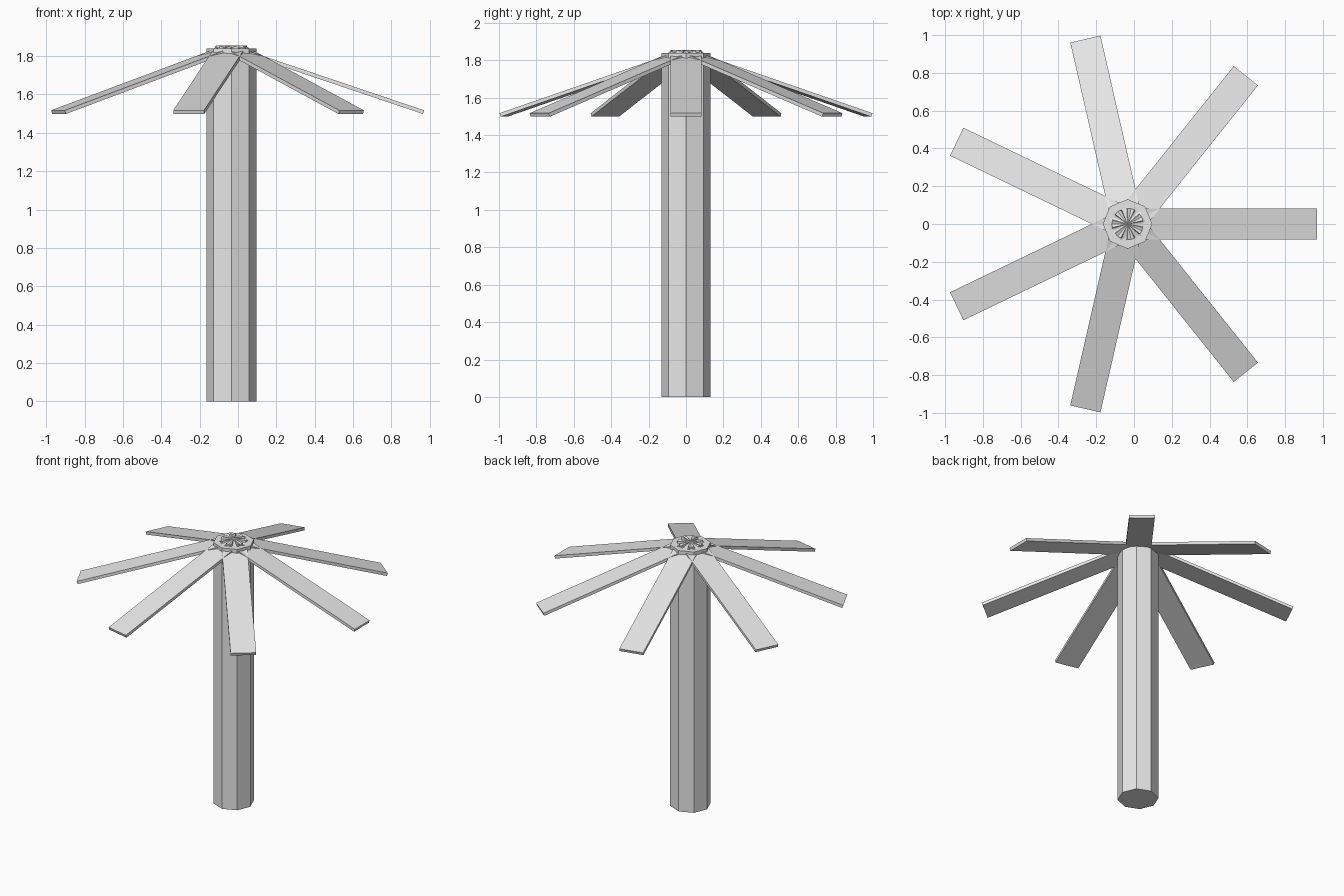
import bpy, bmesh, math
from mathutils import Matrix

old = bpy.data.objects.get("Cube")
if old:
    bpy.data.objects.remove(old, do_unlink=True)

CENTRE_X = -0.034
TRUNK_RADIUS, TRUNK_HEIGHT = 0.131, 1.84
LEAF_COUNT, LEAF_REACH, LEAF_WIDTH, LEAF_THICK = 7, 1.004, 0.164, 0.02
CROWN_Z, TIP_Z = 1.856, 1.517

# One plain grey for everything
GREY = (0.8, 0.8, 0.8, 1.0)
grey = bpy.data.materials.new("plain_grey")
grey.use_nodes = True
grey.diffuse_color = GREY
grey.node_tree.nodes["Principled BSDF"].inputs["Base Color"].default_value = GREY


def add_object(name, bm):
    mesh = bpy.data.meshes.new(name)
    bm.to_mesh(mesh)
    bm.free()
    mesh.materials.append(grey)
    obj = bpy.data.objects.new(name, mesh)
    bpy.context.collection.objects.link(obj)
    return obj


# Trunk: eight-sided column with corners on the axes
bm = bmesh.new()
bmesh.ops.create_cone(bm, cap_ends=True, segments=8, radius1=TRUNK_RADIUS,
                      radius2=TRUNK_RADIUS, depth=TRUNK_HEIGHT)
trunk = add_object("trunk", bm)
trunk.location = (CENTRE_X, 0, TRUNK_HEIGHT / 2)

# Leaves: flat slabs hinged at the trunk's axis and sloping down;
# their inner ends poke slightly through the trunk top
drop = CROWN_Z - TIP_Z
length = math.hypot(LEAF_REACH, drop)
tilt = Matrix.Rotation(math.atan2(drop, LEAF_REACH), 4, 'Y')
for i in range(LEAF_COUNT):
    bm = bmesh.new()
    bmesh.ops.create_cube(bm, size=1)
    bmesh.ops.scale(bm, vec=(length, LEAF_WIDTH, LEAF_THICK), verts=bm.verts)
    bmesh.ops.translate(bm, vec=(length / 2, 0, -LEAF_THICK / 2), verts=bm.verts)
    bmesh.ops.transform(bm, matrix=tilt, verts=bm.verts)
    leaf = add_object(f"leaf_{i + 1}", bm)
    leaf.location = (CENTRE_X, 0, CROWN_Z)
    leaf.rotation_euler.z = i * math.tau / LEAF_COUNT
